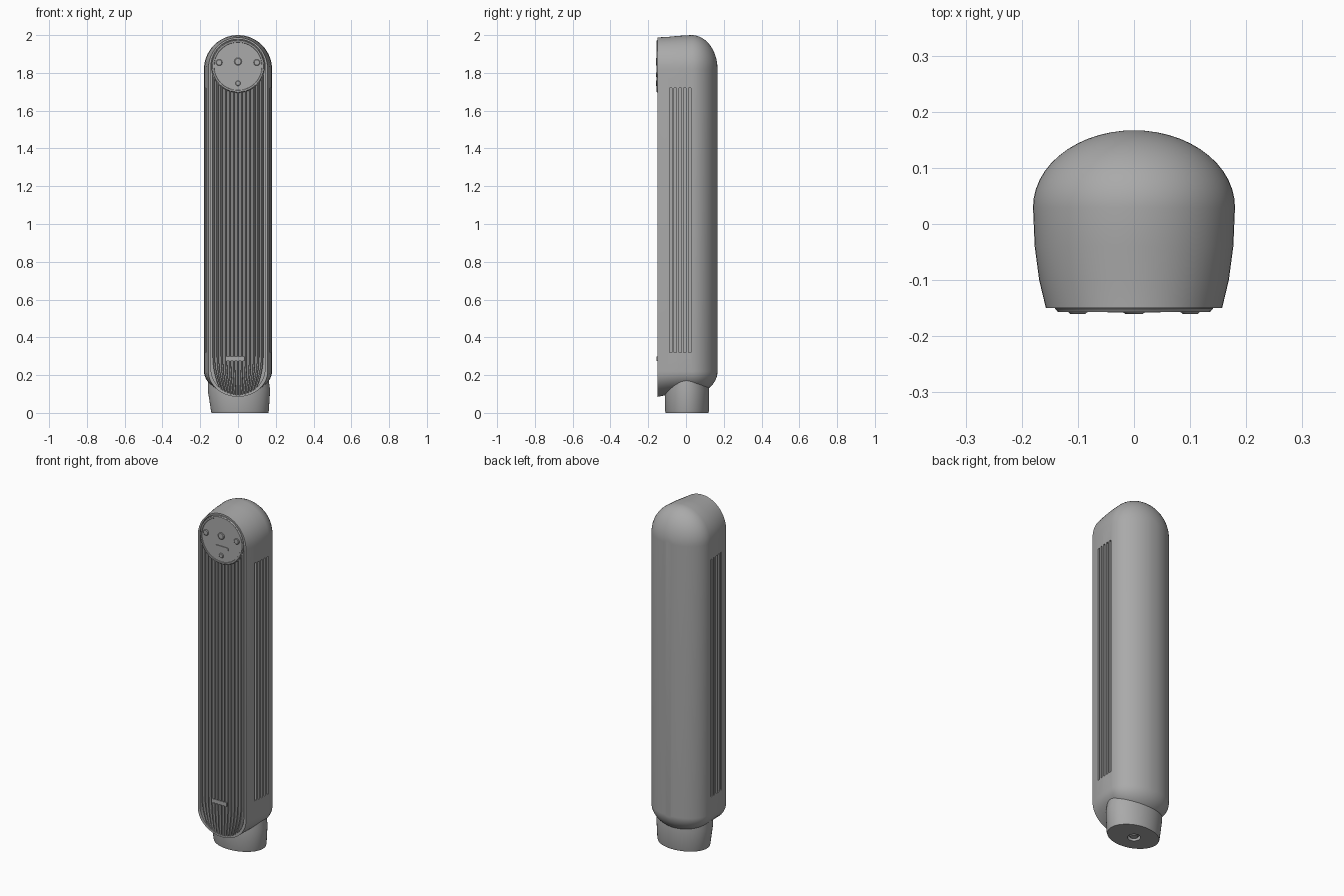
import bpy, bmesh, math
from mathutils import Vector

if "Cube" in bpy.data.objects:
    bpy.data.objects.remove(bpy.data.objects["Cube"])

grey = bpy.data.materials.new("warm grey plastic")
grey.use_nodes = True
grey.diffuse_color = (0.4, 0.4, 0.4, 1)
grey.node_tree.nodes["Principled BSDF"].inputs["Base Color"].default_value = (0.4, 0.4, 0.4, 1)
parts = []


def finish(name, bm):
    bmesh.ops.recalc_face_normals(bm, faces=bm.faces)
    mesh = bpy.data.meshes.new(name)
    bm.to_mesh(mesh)
    bm.free()
    mesh.materials.append(grey)
    ob = bpy.data.objects.new(name, mesh)
    bpy.context.collection.objects.link(ob)
    parts.append(ob)
    return ob


def add_loft(bm, rings, closed=False):
    """Skin matching rings of points; cap the ends, or join last to first."""
    loops = [[bm.verts.new(p) for p in ring] for ring in rings]
    n = len(loops[0])
    pairs = list(zip(loops, loops[1:])) + ([(loops[-1], loops[0])] if closed else [])
    for a, b in pairs:
        for i in range(n):
            j = (i + 1) % n
            bm.faces.new((a[i], a[j], b[j], b[i]))
    if not closed:
        bm.faces.new(loops[0])
        bm.faces.new(loops[-1])


def loft(name, rings, closed=False):
    bm = bmesh.new()
    add_loft(bm, rings, closed)
    return finish(name, bm)


def stadium(y, hw, top_c, top_r, low_c, low_r, seg=28):
    """Upright pill outline in the xz plane at depth y."""
    arc = [math.pi * i / seg for i in range(seg + 1)]
    up = [Vector((hw * math.cos(a), y, top_c + top_r * math.sin(a))) for a in arc]
    return up + [Vector((-hw * math.cos(a), y, low_c - low_r * math.sin(a))) for a in arc]


def ellipse(cx, cy, z, rx, ry, seg=48):
    return [Vector((cx + rx * math.cos(t), cy + ry * math.sin(t), z))
            for t in (2 * math.pi * i / seg for i in range(seg))]


def facing_circle(x, y, z, r, seg=40):
    return [Vector((x + p.x, y, z + p.y)) for p in ellipse(0, 0, 0, r, r, seg)]


def add_box(bm, lo, hi):
    add_loft(bm, [[(lo[0], lo[1], z), (hi[0], lo[1], z), (hi[0], hi[1], z), (lo[0], hi[1], z)]
                  for z in (lo[2], hi[2])])


def cut(target, cutter):
    cutter.hide_render = True
    mod = target.modifiers.new("cut", "BOOLEAN")
    mod.operation, mod.object, mod.solver = "DIFFERENCE", cutter, "EXACT"
    bpy.context.view_layer.objects.active = target
    bpy.ops.object.modifier_apply(modifier=mod.name)
    parts.remove(cutter)
    bpy.data.objects.remove(cutter)


# Tower body: flat front, flaring sides, round back
TOP, LOW = 1.82, 0.22
rings = [stadium(-0.15, 0.157, TOP, 0.168, LOW, 0.135),
         stadium(-0.10, 0.169, TOP, 0.170, LOW, 0.125),
         stadium(-0.04, 0.177, TOP, 0.176, LOW, 0.120)]
for i in range(13):
    a = math.radians(7 * i)
    w = 0.18 * math.cos(a)
    rings.append(stadium(0.03 + 0.137 * math.sin(a), w, TOP, w, LOW, w * 0.66))
body = loft("tower_body", rings)

# Front recess behind the grille
DISC_Z, RECESS = 1.835, 0.143
cut(body, loft("recess_cutter", [stadium(y, RECESS, DISC_Z, RECESS, 0.235, 0.14)
                                 for y in (-0.2, -0.122)]))

# Side vent slots
bm = bmesh.new()
for side in (-1, 1):
    for k in range(5):
        y = -0.081 + 0.025 * k
        xs = sorted((side * 0.155, side * 0.2))
        add_box(bm, (xs[0], y - 0.007, 0.32), (xs[1], y + 0.007, 1.72))
cut(body, finish("vent_cutter", bm))

# Front grille bars, gathering toward the centre at the foot
bm = bmesh.new()
BARS = 13
for k in range(BARS):
    x = -0.128 + 0.256 * k / (BARS - 1)
    x_low = x * 0.72
    z_top = DISC_Z - math.sqrt(0.139 ** 2 - x ** 2) + 0.008
    z_low = 0.235 - 0.14 * math.sqrt(1 - (x_low / RECESS) ** 2)
    path = [(x, z_top), (x, 0.3)]
    for i in range(1, 7):
        t = i / 6
        path.append((x + (x_low - x) * t * t, 0.3 + (z_low - 0.3) * t))
    add_loft(bm, [[(px - 0.006, -0.119, z), (px - 0.006, -0.145, z), (px - 0.003, -0.15, z),
                   (px + 0.003, -0.15, z), (px + 0.006, -0.145, z), (px + 0.006, -0.119, z)]
                  for px, z in path])
finish("front_grille_bars", bm)

# Plain badge plate low on the grille
bm = bmesh.new()
add_box(bm, (-0.065, -0.155, 0.275), (0.035, -0.149, 0.298))
finish("badge_plate", bm)

# Round control panel with a raised rim
loft("control_panel", [facing_circle(0, y, DISC_Z, r)
                       for y, r in ((-0.118, 0.141), (-0.151, 0.141), (-0.154, 0.138))])
loft("control_panel_rim", [facing_circle(0, y, DISC_Z, r) for y, r in
                           ((-0.153, 0.138), (-0.157, 0.136), (-0.157, 0.128), (-0.153, 0.126))],
     closed=True)

# Buttons and display on the panel
for name, x, z, r in (("left_button", 0.1, 1.855, 0.017), ("right_button", -0.1, 1.855, 0.017),
                      ("lower_button", 0, 1.745, 0.014), ("centre_button", 0, 1.86, 0.02)):
    loft(name, [facing_circle(x, y, z, r * s, 24)
                for y, s in ((-0.152, 1), (-0.157, 1), (-0.16, 0.8))])
loft("display_bar", [[Vector((p.z, p.y, 1.79 + p.x)) for p in
                      stadium(y, 0.011, 0.036, 0.011, -0.036, 0.011, 8)]
                     for y in (-0.152, -0.158)])

# Foot with a socket underneath
foot = loft("foot", [ellipse(cx, 0.005, z, rx, ry) for z, cx, rx, ry in
                     ((0, 0.01, 0.15, 0.113), (0.01, 0.01, 0.153, 0.116),
                      (0.12, 0.005, 0.165, 0.118), (0.19, 0, 0.16, 0.11))])
cut(foot, loft("socket_cutter", [ellipse(0, 0, z, 0.035, 0.035, 32) for z in (-0.05, 0.02)]))
loft("socket_plug", [ellipse(0, 0, z, 0.02, 0.02, 24) for z in (0.004, 0.03)])

# Smooth curved parts, keep edges crisp
bpy.ops.object.select_all(action="DESELECT")
for ob in parts:
    ob.select_set(True)
bpy.context.view_layer.objects.active = body
bpy.ops.object.shade_smooth_by_angle(angle=math.radians(30))
